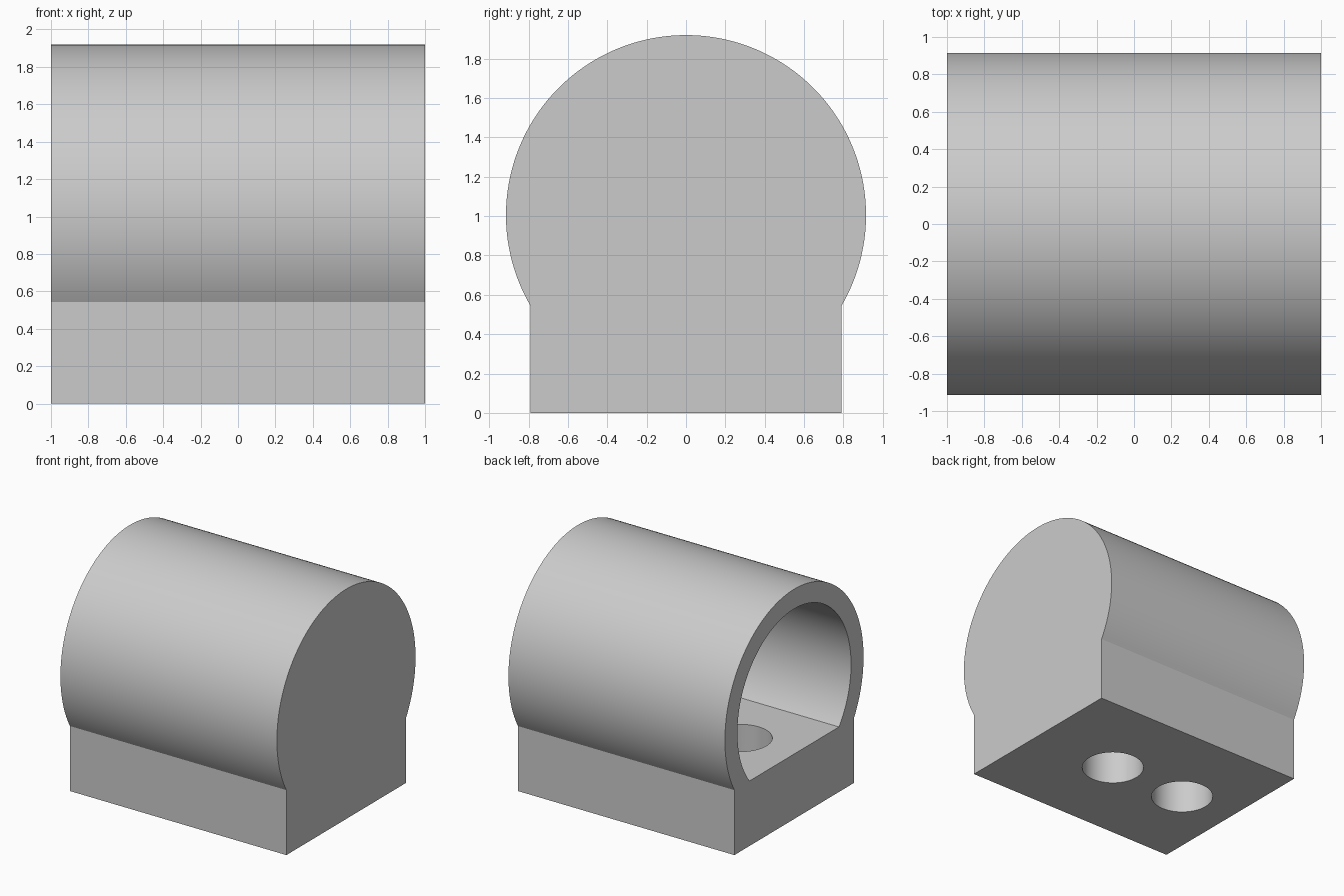
import bpy, bmesh, math

if "Cube" in bpy.data.objects:
    bpy.data.objects.remove(bpy.data.objects["Cube"], do_unlink=True)

AXIS_Z = 1.005      # height of the barrel axis
FLOOR_Z = 0.543     # top of the base and floor of the bore
OUTER_R, INNER_R = 0.915, 0.75
END_WALL = 0.167
HOLE_R = 0.244

grey = bpy.data.materials.new("plain grey")
grey.use_nodes = True
colour = (0.6, 0.6, 0.6, 1)
grey.diffuse_color = colour
grey.node_tree.nodes["Principled BSDF"].inputs["Base Color"].default_value = colour


def arc(radius, steps=96):
    """Arc over the top, from the floor level on one side to the other."""
    start = math.asin((FLOOR_Z - AXIS_Z) / radius)
    sweep = math.pi - 2 * start
    angles = [start + sweep * i / steps for i in range(steps + 1)]
    return [(radius * math.cos(a), AXIS_Z + radius * math.sin(a)) for a in angles]


def extrude_x(name, profile, x0, x1):
    """Solid with a (y, z) profile running along x."""
    bm = bmesh.new()
    face = bm.faces.new([bm.verts.new((x0, y, z)) for y, z in profile])
    moved = bmesh.ops.extrude_face_region(bm, geom=[face])["geom"]
    verts = [v for v in moved if isinstance(v, bmesh.types.BMVert)]
    bmesh.ops.translate(bm, verts=verts, vec=(x1 - x0, 0, 0))
    bmesh.ops.recalc_face_normals(bm, faces=bm.faces)
    mesh = bpy.data.meshes.new(name)
    bm.to_mesh(mesh)
    bm.free()
    obj = bpy.data.objects.new(name, mesh)
    bpy.context.collection.objects.link(obj)
    mesh.materials.append(grey)
    return obj


# Barrel and base as one solid
outer = arc(OUTER_R)
body = extrude_x("housing", outer + [(outer[-1][0], 0), (outer[0][0], 0)], -1, 1)

# Bore, open at one end, with a flat floor
cutters = [extrude_x("bore_cutter", arc(INNER_R), -1.2, 1 - END_WALL)]

# Two round holes through the base
for x in (-0.5, 0.22):
    bpy.ops.mesh.primitive_cylinder_add(vertices=64, radius=HOLE_R, depth=0.9,
                                        location=(x, 0, 0.3))
    hole = bpy.context.object
    hole.name = "hole_cutter"
    hole.data.materials.append(grey)
    cutters.append(hole)

bpy.ops.object.select_all(action="DESELECT")
body.select_set(True)
bpy.context.view_layer.objects.active = body
for cutter in cutters:
    cut = body.modifiers.new(cutter.name, "BOOLEAN")
    cut.operation = "DIFFERENCE"
    cut.solver = "EXACT"
    cut.object = cutter
    bpy.ops.object.modifier_apply(modifier=cut.name)
    bpy.data.objects.remove(cutter, do_unlink=True)

bpy.ops.object.shade_smooth_by_angle(angle=math.radians(25))
